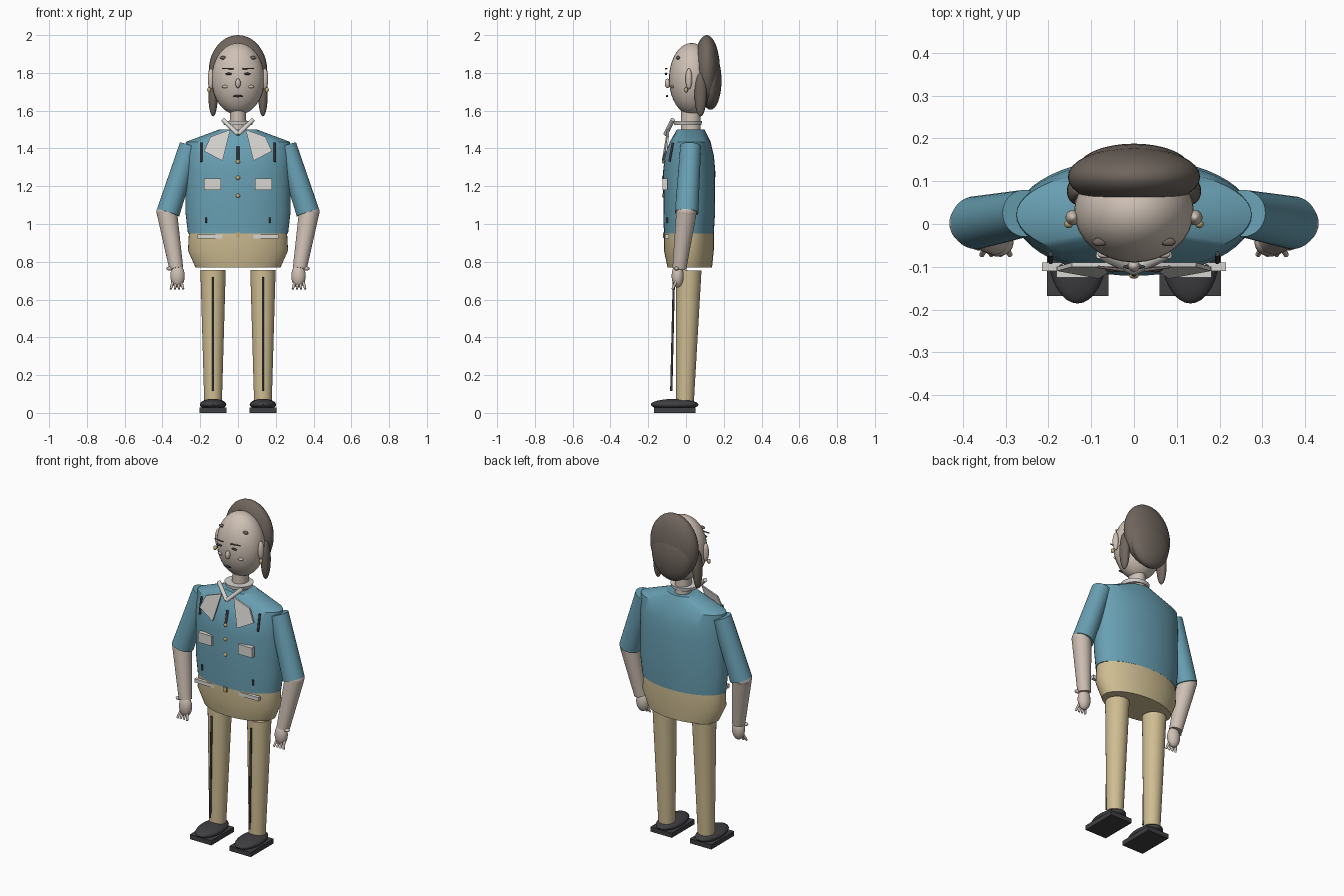
import bpy, bmesh, math
from mathutils import Vector, Matrix

if "Cube" in bpy.data.objects:
    bpy.data.objects.remove(bpy.data.objects["Cube"])


def mat(name, rgb):
    m = bpy.data.materials.new(name)
    m.diffuse_color = (*rgb, 1)
    m.use_nodes = True
    m.node_tree.nodes["Principled BSDF"].inputs["Base Color"].default_value = m.diffuse_color
    return m


SKIN = mat("skin", (0.62, 0.53, 0.46))
HAIR = mat("hair_brown", (0.16, 0.13, 0.11))
BLUE = mat("shirt_blue", (0.14, 0.35, 0.45))
TAN = mat("trouser_tan", (0.62, 0.51, 0.29))
DARK = mat("dark", (0.05, 0.05, 0.055))
GOLD = mat("gold", (0.55, 0.42, 0.2))
WHITE = mat("off_white", (0.68, 0.67, 0.64))


def finish(name, bm, material, smooth=True):
    bmesh.ops.recalc_face_normals(bm, faces=bm.faces)
    me = bpy.data.meshes.new(name)
    bm.to_mesh(me)
    bm.free()
    ob = bpy.data.objects.new(name, me)
    bpy.context.collection.objects.link(ob)
    me.materials.append(material)
    if smooth:
        bpy.ops.object.select_all(action='DESELECT')
        ob.select_set(True)
        bpy.context.view_layer.objects.active = ob
        bpy.ops.object.shade_smooth_by_angle(angle=math.radians(35))
    return ob


def ball(name, c, r, material):
    bm = bmesh.new()
    bmesh.ops.create_uvsphere(bm, u_segments=32, v_segments=20, radius=1,
                              matrix=Matrix.Translation(c) @ Matrix.Diagonal((*r, 1)))
    return finish(name, bm, material)


def box(name, c, size, material):
    bm = bmesh.new()
    bmesh.ops.create_cube(bm, size=1, matrix=Matrix.Translation(c) @ Matrix.Diagonal((*size, 1)))
    return finish(name, bm, material, False)


def rod(name, a, b, r1, r2, material, seg=32):
    a, b = Vector(a), Vector(b)
    d = b - a
    rot = d.to_track_quat('Z', 'Y').to_matrix().to_4x4()
    bm = bmesh.new()
    bmesh.ops.create_cone(bm, cap_ends=True, segments=seg, radius1=r1, radius2=r2,
                          depth=d.length, matrix=Matrix.Translation((a + b) / 2) @ rot)
    return finish(name, bm, material)


def loft(name, rings, material, seg=48):
    """Stack of ellipses given as (z, centre y, x radius, y radius)."""
    bm = bmesh.new()
    loops = []
    for z, cy, rx, ry in rings:
        loops.append([bm.verts.new((rx * math.cos(t), cy + ry * math.sin(t), z))
                      for t in (2 * math.pi * i / seg for i in range(seg))])
    for lo, hi in zip(loops, loops[1:]):
        for i in range(seg):
            j = (i + 1) % seg
            bm.faces.new((lo[i], lo[j], hi[j], hi[i]))
    bm.faces.new(loops[0])
    bm.faces.new(loops[-1])
    return finish(name, bm, material)


def plate(name, pts, thick, material):
    bm = bmesh.new()
    f = bm.faces.new([bm.verts.new(p) for p in pts])
    new = bmesh.ops.extrude_face_region(bm, geom=[f])["geom"]
    bmesh.ops.translate(bm, vec=(0, thick, 0),
                        verts=[v for v in new if isinstance(v, bmesh.types.BMVert)])
    return finish(name, bm, material, False)


# Shirt body, trouser hips, neck
loft("shirt_body", [(0.95, 0.015, 0.265, 0.132), (1.06, 0.017, 0.278, 0.137),
                    (1.28, 0.017, 0.277, 0.138), (1.36, 0.018, 0.277, 0.13),
                    (1.435, 0.022, 0.275, 0.108), (1.5, 0.025, 0.1, 0.073)], BLUE)
loft("trouser_hips", [(0.77, 0.02, 0.225, 0.118), (0.86, 0.015, 0.265, 0.132),
                      (0.95, 0.015, 0.26, 0.132)], TAN)
loft("neck", [(1.49, 0.025, 0.045, 0.052), (1.63, 0.025, 0.042, 0.05)], SKIN, 32)
loft("collar_band", [(1.525, 0.01, 0.075, 0.072), (1.545, 0.01, 0.082, 0.075)], WHITE)

# Head and hair
ball("head", (0, 0.03, 1.768), (0.14, 0.12, 0.19), SKIN)
ball("hair_cap", (0, 0.11, 1.81), (0.155, 0.07, 0.19), HAIR)
ball("hair_back", (0, 0.13, 1.76), (0.132, 0.058, 0.155), HAIR)
ball("nose", (0, -0.098, 1.745), (0.014, 0.014, 0.025), SKIN)
ball("mouth", (0, -0.1, 1.677), (0.026, 0.006, 0.006), DARK)

# Shirt front buttons, placket loop, belt
for i, z in enumerate((1.33, 1.245, 1.15)):
    ball(f"button_{i + 1}", (0, -0.121, z), (0.011, 0.007, 0.011), GOLD)
rod("placket_stitch", (0, -0.116, 1.34), (0, -0.1, 1.41), 0.007, 0.007, DARK, 12)
box("belt_bar", (0, -0.1, 0.933), (0.43, 0.02, 0.022), WHITE)
box("buckle", (0, -0.119, 0.94), (0.02, 0.008, 0.03), GOLD)

for side, s in (("left", 1), ("right", -1)):
    def n(part):
        return f"{part}_{side}"

    # Face details
    ball(n("ear"), (s * 0.143, 0.015, 1.768), (0.017, 0.018, 0.055), SKIN)
    ball(n("earring"), (s * 0.153, 0.0, 1.71), (0.01, 0.01, 0.014), GOLD)
    ball(n("hair_lock"), (s * 0.132, 0.077, 1.685), (0.025, 0.032, 0.115), HAIR)
    ball(n("temple_curl"), (s * 0.08, -0.042, 1.88), (0.017, 0.01, 0.009), HAIR)
    rod(n("eyebrow"), (s * 0.025, -0.108, 1.822), (s * 0.085, -0.1, 1.824), 0.004, 0.003, HAIR, 12)
    ball(n("eye"), (s * 0.05, -0.106, 1.795), (0.018, 0.007, 0.006), DARK)
    ball(n("cheek"), (s * 0.068, -0.072, 1.727), (0.017, 0.008, 0.008), SKIN)

    # Collar and lapels
    rod(n("collar_strip"), (s * 0.08, -0.07, 1.552), (0, -0.108, 1.475), 0.012, 0.012, WHITE, 12)
    plate(n("lapel"), [(s * 0.18, -0.11, 1.385), (s * 0.145, -0.1, 1.462),
                       (s * 0.04, -0.1, 1.5), (s * 0.082, -0.128, 1.335)], 0.01, WHITE)
    box(n("pocket"), (s * 0.135, -0.112, 1.21), (0.092, 0.026, 0.06), WHITE)
    rod(n("chest_seam"), (s * 0.195, -0.088, 1.33), (s * 0.195, -0.07, 1.43), 0.006, 0.006, DARK, 12)
    rod(n("waist_seam"), (s * 0.17, -0.1, 1.005), (s * 0.17, -0.1, 1.035), 0.006, 0.006, DARK, 12)

    # Arm
    rod(n("sleeve"), (s * 0.255, 0.025, 1.415), (s * 0.37, 0.003, 1.06), 0.055, 0.062, BLUE)
    ball(n("elbow"), (s * 0.375, 0.002, 1.065), (0.057, 0.054, 0.045), SKIN)
    rod(n("forearm"), (s * 0.376, 0.002, 1.06), (s * 0.327, -0.035, 0.765), 0.054, 0.037, SKIN)
    ball(n("hand"), (s * 0.32, -0.044, 0.725), (0.038, 0.032, 0.062), SKIN)
    ball(n("thumb"), (s * 0.362, -0.05, 0.764), (0.018, 0.012, 0.01), SKIN)
    for i in range(4):
        x = 0.302 + 0.014 * i
        rod(n(f"finger_{i + 1}"), (s * x, -0.05, 0.7), (s * (x + (i - 1.5) * 0.008), -0.072, 0.655),
            0.008, 0.006, SKIN, 12)

    # Leg and shoe
    rod(n("trouser_leg"), (s * 0.132, 0.015, 0.755), (s * 0.132, -0.005, 0.065), 0.067, 0.047, TAN)
    rod(n("trouser_crease"), (s * 0.132, -0.064, 0.72), (s * 0.132, -0.078, 0.115),
        0.006, 0.006, DARK, 12)
    ball(n("shoe_upper"), (s * 0.132, -0.06, 0.044), (0.07, 0.126, 0.03), DARK)
    box(n("shoe_sole"), (s * 0.132, -0.06, 0.014), (0.144, 0.218, 0.028), DARK)
